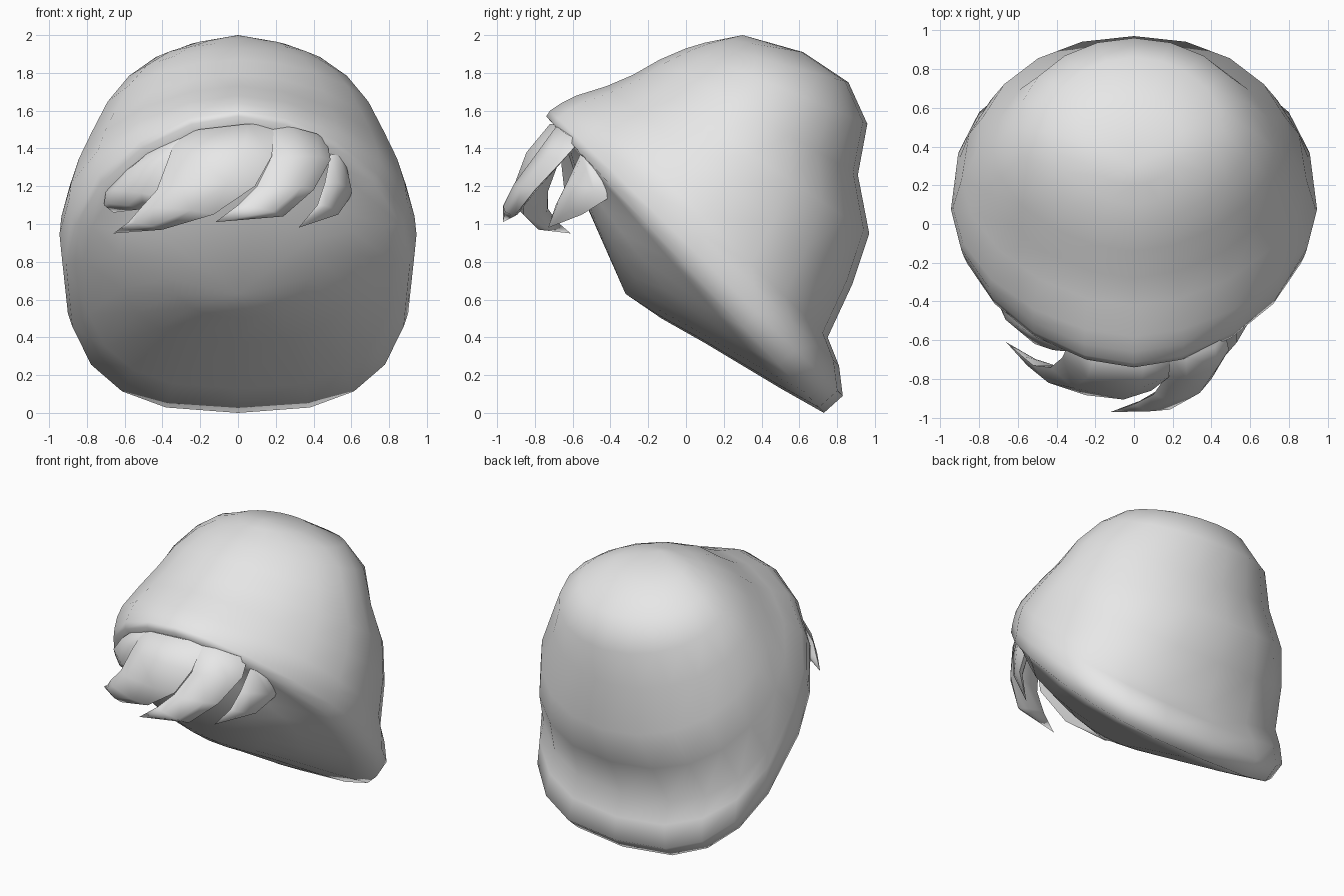
import bpy, bmesh, math
from mathutils import Vector

mat = bpy.data.materials.new("light grey")
mat.diffuse_color = (0.8, 0.8, 0.8, 1)


def loft(name, rings, start, end, angle):
    """Skin closed rings of points; each end is a pole point or None for a flat cap."""
    bm = bmesh.new()
    loops = [[bm.verts.new(p) for p in ring] for ring in rings]
    n = len(loops[0])
    for a, b in zip(loops, loops[1:]):
        for i in range(n):
            bm.faces.new((a[i], a[(i + 1) % n], b[(i + 1) % n], b[i]))
    for loop, pole in ((loops[0], start), (loops[-1], end)):
        if pole is None:
            bm.faces.new(loop)
            continue
        tip = bm.verts.new(pole)
        for i in range(n):
            bm.faces.new((loop[i], loop[(i + 1) % n], tip))
    bmesh.ops.recalc_face_normals(bm, faces=bm.faces)
    mesh = bpy.data.meshes.new(name)
    bm.to_mesh(mesh)
    bm.free()
    mesh.materials.append(mat)
    obj = bpy.data.objects.new(name, mesh)
    bpy.context.collection.objects.link(obj)
    bpy.context.view_layer.objects.active = obj
    obj.select_set(True)
    bpy.ops.object.shade_smooth_by_angle(angle=math.radians(angle))
    obj.select_set(False)


# Hair cap: tilted rings as (front y, front z, back y, back z, half width, back squareness),
# from the middle of the face side, over the slanted rim, to the crown
cap = [
    (-0.55, 1.15, -0.13, 0.50, 0.40, 2.2),
    (-0.60, 1.30, 0.10, 0.37, 0.64, 2.5),
    (-0.66, 1.48, 0.50, 0.13, 0.82, 2.7),
    (-0.74, 1.57, 0.73, 0.00, 0.91, 2.7),   # rim
    (-0.72, 1.60, 0.83, 0.09, 0.935, 2.7),
    (-0.66, 1.64, 0.81, 0.25, 0.945, 2.5),
    (-0.58, 1.68, 0.75, 0.40, 0.935, 2.5),
    (-0.42, 1.73, 0.88, 0.68, 0.89, 2.3),
    (-0.28, 1.79, 0.97, 0.95, 0.82, 2.1),
    (-0.14, 1.87, 0.91, 1.26, 0.73, 2.0),
    (0.00, 1.93, 0.96, 1.53, 0.61, 2.0),
    (0.10, 1.96, 0.86, 1.75, 0.46, 2.0),
    (0.20, 1.98, 0.62, 1.91, 0.26, 2.0),
]
SIDES = 20
rings = []
for fy, fz, by, bz, w, square in cap:
    ring = []
    for i in range(SIDES):
        a = 2 * math.pi * i / SIDES
        c, s = math.cos(a), math.sin(a)
        p = 2 / (1.8 if c > 0 else square)
        t = 0.5 - 0.5 * math.copysign(abs(c) ** p, c)
        x = w * math.copysign(abs(s) ** p, s)
        ring.append((x, fy + (by - fy) * t, fz + (bz - fz) * t))
    rings.append(ring)
loft("hair_cap", rings, (0, -0.32, 0.63), (0, 0.30, 2.0), 80)


# Fringe locks: left and right edge of each section from root to tip
def lock(name, sections, tip, thick):
    rings = []
    for left, right in sections:
        l, r = Vector(left), Vector(right)
        m = (l + r) / 2
        out = Vector((m.x, m.y - 0.1, 0.25)).normalized() * thick * (r - l).length
        rings.append([l, l.lerp(r, 0.25) + out, l.lerp(r, 0.75) + out, r,
                      l.lerp(r, 0.7) - out * 0.6, l.lerp(r, 0.3) - out * 0.6])
    loft(name, rings, None, tip, 80)


lock("fringe_far_left", [
    ((-0.45, -0.51, 1.40), (-0.20, -0.62, 1.50)),
    ((-0.60, -0.46, 1.28), (-0.32, -0.66, 1.32)),
    ((-0.70, -0.39, 1.17), (-0.40, -0.64, 1.14)),
    ((-0.71, -0.36, 1.10), (-0.50, -0.56, 1.08)),
], (-0.66, -0.39, 1.06), 0.15)
lock("fringe_main", [
    ((-0.33, -0.60, 1.46), (0.19, -0.66, 1.52)),
    ((-0.37, -0.69, 1.34), (0.18, -0.79, 1.36)),
    ((-0.43, -0.74, 1.18), (0.09, -0.86, 1.20)),
    ((-0.52, -0.73, 1.08), (-0.13, -0.86, 1.05)),
    ((-0.58, -0.68, 1.01), (-0.40, -0.78, 0.97)),
], (-0.66, -0.61, 0.95), 0.15)
lock("fringe_right", [
    ((0.17, -0.66, 1.52), (0.47, -0.56, 1.44)),
    ((0.17, -0.78, 1.34), (0.49, -0.65, 1.34)),
    ((0.10, -0.88, 1.20), (0.40, -0.80, 1.18)),
    ((0.00, -0.93, 1.10), (0.24, -0.91, 1.04)),
], (-0.12, -0.97, 1.01), 0.18)
lock("fringe_far_right", [
    ((0.49, -0.56, 1.37), (0.57, -0.44, 1.30)),
    ((0.46, -0.63, 1.22), (0.60, -0.39, 1.15)),
    ((0.42, -0.69, 1.10), (0.53, -0.55, 1.05)),
], (0.32, -0.73, 0.98), 0.2)
